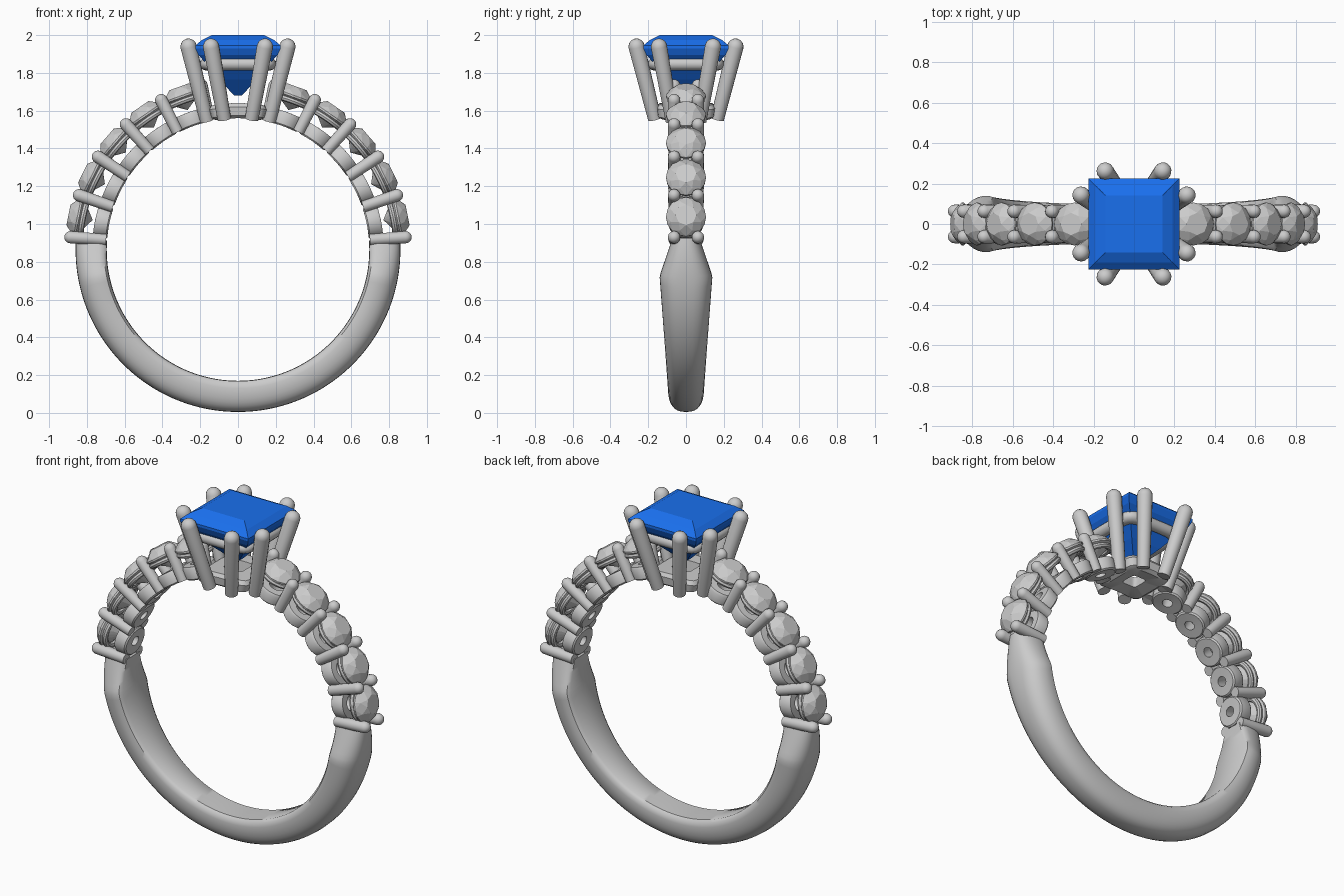
import bpy, bmesh
from math import sin, cos, pi, radians
from mathutils import Vector

if "Cube" in bpy.data.objects:
    bpy.data.objects.remove(bpy.data.objects["Cube"])

ZC, R_IN, R_OUT = 0.865, 0.695, 0.86      # finger circle centre and band radii


def finish(name, bm, smooth=True, mat=None):
    bmesh.ops.recalc_face_normals(bm, faces=bm.faces[:])
    me = bpy.data.meshes.new(name)
    bm.to_mesh(me)
    bm.free()
    ob = bpy.data.objects.new(name, me)
    bpy.context.collection.objects.link(ob)
    if mat:
        me.materials.append(mat)
    if smooth:
        bpy.ops.object.select_all(action='DESELECT')
        ob.select_set(True)
        bpy.context.view_layer.objects.active = ob
        bpy.ops.object.shade_smooth_by_angle(angle=radians(40))
    return ob


def loft(name, rings, loop=False, **kw):
    """Skin a list of closed rings; cap the ends unless it loops round."""
    bm = bmesh.new()
    vr = [[bm.verts.new(p) for p in r] for r in rings]
    n = len(vr[0])
    for a, b in zip(vr, vr[1:] + vr[:1] if loop else vr[1:]):
        for i in range(n):
            j = (i + 1) % n
            bm.faces.new((a[i], a[j], b[j], b[i]))
    if not loop:
        bm.faces.new(vr[0])
        bm.faces.new(vr[-1])
    return finish(name, bm, **kw)


def on_ring(angle, u, y, r):
    """Bent coordinates: u runs along the band, r outwards from the finger centre."""
    t = angle + u / 0.76
    return Vector((r * cos(t), y, ZC + r * sin(t)))


def lathe(name, profile, place, segs=32, power=2.0, loop=True):
    """Revolve (radius, height) points; power above 2 squares the outline."""
    rings = []
    for rad, h in profile:
        ring = []
        for i in range(segs):
            t = 2 * pi * (i + 0.5) / segs
            k = rad / (abs(cos(t)) ** power + abs(sin(t)) ** power) ** (1 / power)
            ring.append(place(k * cos(t), k * sin(t), h))
        rings.append(ring)
    return loft(name, rings, loop)


def tube_profile(radius, height, tr, n=12):
    return [(radius + tr * cos(2 * pi * i / n), height + tr * sin(2 * pi * i / n)) for i in range(n)]


def prong(name, base, tip, r0, r1):
    """Tapered claw with a domed tip."""
    base, tip = Vector(base), Vector(tip)
    d = (tip - base).normalized()
    side = d.cross(Vector((0.3, 1, 0.2))).normalized()
    up = d.cross(side)
    prof = [(0, r0)] + [((tip - base).length - r1 + r1 * sin(a), r1 * cos(a))
                        for a in (radians(q) for q in (0, 20, 40, 60, 78))]
    loft(name, [[base + d * h + r * (side * cos(2 * pi * i / 16) + up * sin(2 * pi * i / 16))
                 for i in range(16)] for h, r in prof])


# Plain lower shank: D section, widest at the shoulders
def half_width(deg):
    below = min(-deg, 180 + deg)          # degrees below the horizontal
    if below < 11:
        return 0.075 + 0.065 * (below + 4) / 15
    return 0.095 + 0.045 * (1 - (sin(radians(below)) - 0.19) / 0.81)


rings = []
STEPS = 96
for k in range(STEPS + 1):
    deg = 4 - 188 * k / STEPS
    w, t = half_width(deg), radians(deg)
    sec = []
    for i in range(17):
        p = pi * i / 16
        c, s = cos(p), max(sin(p), 0)
        sec.append((w * (1 if c > 0 else -1) * abs(c) ** 0.75, 0.735 + (R_OUT - 0.735) * s ** 0.85))
    sec += [(-w * 0.95, 0.71), (-w * 0.8, R_IN + 0.002), (0, R_IN), (w * 0.8, R_IN + 0.002), (w * 0.95, 0.71)]
    rings.append([Vector((r * cos(t), y, ZC + r * sin(t))) for y, r in sec])
loft("shank", rings)


# Round accent stone, faceted as a hull of table, crown, girdle and culet points
def round_stone(name, angle):
    bm = bmesh.new()
    rad = Vector((cos(angle), 0, sin(angle)))
    tan = Vector((-sin(angle), 0, cos(angle)))
    for n, r, h, off in ((8, 0.055, 0.916, 0), (8, 0.086, 0.893, 0.5), (16, 0.106, 0.868, 0),
                         (16, 0.106, 0.858, 0), (8, 0.05, 0.818, 0.5), (1, 0, 0.785, 0)):
        for i in range(n):
            t = 2 * pi * (i + off) / n
            bm.verts.new(rad * h + tan * (r * cos(t)) + Vector((0, r * sin(t), ZC * 0)) + Vector((0, 0, ZC)))
    bmesh.ops.convex_hull(bm, input=bm.verts[:])
    finish(name, bm, smooth=False)


# Shoulders: five stones each side with base cups, seat rings and shared claws
START, STEP = 4.2, 14.65
for side in ("right", "left"):
    turn = (lambda d: radians(d)) if side == "right" else (lambda d: radians(180 - d))
    for k in range(5):
        a = turn(START + STEP * (k + 0.5))
        place = lambda u, y, h, a=a: on_ring(a, u, y, h)
        round_stone(f"{side}_accent_stone_{k + 1}", a)
        lathe(f"{side}_base_cup_{k + 1}",
              [(0.03, R_IN), (0.085, R_IN), (0.093, 0.703), (0.095, 0.76), (0.087, 0.772), (0.045, 0.772)], place)
        lathe(f"{side}_seat_ring_{k + 1}", tube_profile(0.083, 0.838, 0.016, 8), place)
    for k in range(6):
        a = turn(START + STEP * k)
        for y, tag in ((-0.063, "front"), (0.063, "back")):
            prong(f"{side}_{tag}_accent_claw_{k + 1}", on_ring(a, 0, y, 0.7), on_ring(a, 0, y, 0.922), 0.03, 0.033)

# Centre head: lower gallery curved to the finger, upper rail, eight claws
lathe("lower_gallery", [(0.05, R_IN + 0.01), (0.13, R_IN), (0.15, 0.71), (0.155, 0.755), (0.14, 0.775), (0.06, 0.775)],
      lambda u, y, h: on_ring(pi / 2, u, y, h), 48, 7)
lathe("upper_rail", tube_profile(0.17, 1.847, 0.034), lambda x, y, h: Vector((x, y, h)), 64, 6)
for sx in (-1, 1):
    for sy in (-1, 1):
        tag = ("back" if sy > 0 else "front") + ("_right" if sx > 0 else "_left")
        prong(f"{tag}_face_claw", (sx * 0.072, sy * 0.165, 1.555), (sx * 0.15, sy * 0.272, 1.98), 0.036, 0.043)
        prong(f"{tag}_side_claw", (sx * 0.165, sy * 0.072, 1.545), (sx * 0.272, sy * 0.15, 1.98), 0.036, 0.043)

# Square centre stone with stepped crown and pavilion
blue = bpy.data.materials.new("blue_gem")
blue.diffuse_color = (0.01, 0.16, 0.85, 1)
blue.use_nodes = True
blue.node_tree.nodes["Principled BSDF"].inputs["Base Color"].default_value = blue.diffuse_color
levels = ((0.02, 1.68), (0.1, 1.765), (0.165, 1.845), (0.21, 1.895), (0.226, 1.93),
          (0.226, 1.945), (0.19, 1.975), (0.14, 2.0))
loft("centre_stone", [[Vector((sx * s, sy * s, z)) for sx, sy in ((-1, -1), (1, -1), (1, 1), (-1, 1))]
                      for s, z in levels], smooth=False, mat=blue)
